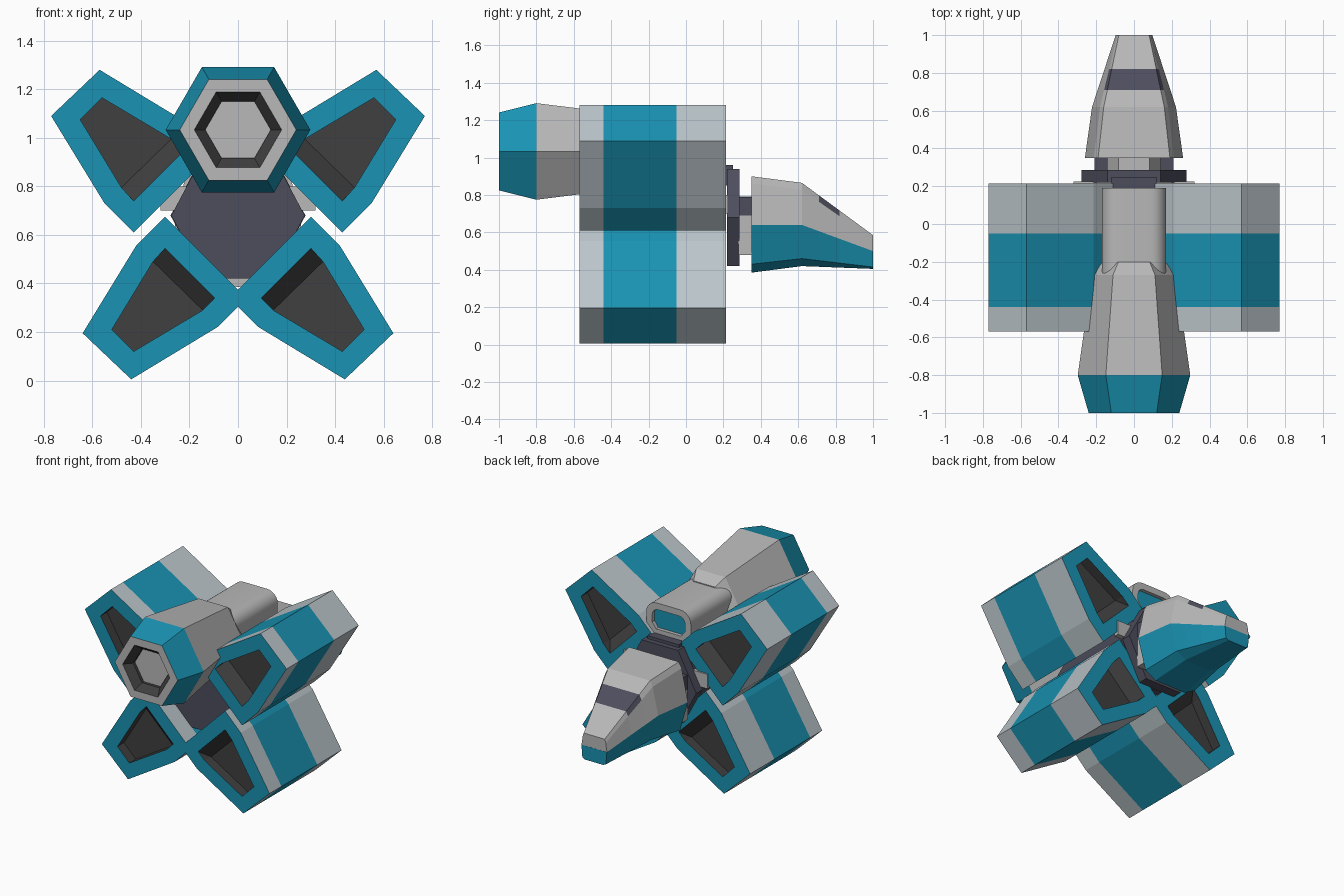
import bpy, bmesh
from math import sin, cos, pi, radians

if "Cube" in bpy.data.objects:
    bpy.data.objects.remove(bpy.data.objects["Cube"])


def material(name, col):
    m = bpy.data.materials.new(name)
    m.diffuse_color = (*col, 1)
    m.use_nodes = True
    m.node_tree.nodes["Principled BSDF"].inputs["Base Color"].default_value = m.diffuse_color
    return m


GREY = material("grey", (0.48, 0.48, 0.48))
PALE = material("pale_panel", (0.50, 0.56, 0.59))
TEAL = material("teal", (0.01, 0.29, 0.45))
DARK = material("dark_metal", (0.075, 0.075, 0.11))
BLACK = material("recess", (0.05, 0.05, 0.05))
MATS = [GREY, PALE, TEAL, DARK, BLACK]


def loft(name, sections, pick):
    """Skin (y, [(x, z)...]) sections; pick(span, side) gives the material,
    side is None for the first (span 0) and last caps."""
    bm = bmesh.new()
    rings = [[bm.verts.new((x, y, z)) for x, z in pts] for y, pts in sections]
    n = len(rings[0])

    def face(vs, mat):
        bm.faces.new(vs).material_index = MATS.index(mat)

    for i, (a, b) in enumerate(zip(rings, rings[1:])):
        for j in range(n):
            k = (j + 1) % n
            face((a[j], a[k], b[k], b[j]), pick(i, j))
    face(rings[0], pick(0, None))
    face(rings[-1][::-1], pick(len(rings) - 1, None))
    bmesh.ops.remove_doubles(bm, verts=bm.verts, dist=0.0005)
    bmesh.ops.recalc_face_normals(bm, faces=bm.faces)
    me = bpy.data.meshes.new(name)
    bm.to_mesh(me)
    bm.free()
    for m in MATS:
        me.materials.append(m)
    ob = bpy.data.objects.new(name, me)
    bpy.context.collection.objects.link(ob)
    return ob


def hexagon(r, cz, rz=None):
    rz = rz or r
    return [(r * cos(i * pi / 3), cz + rz * sin(i * pi / 3)) for i in range(6)]


def box(name, x0, x1, y0, y1, z0, z1, mat):
    pts = [(x0, z0), (x1, z0), (x1, z1), (x0, z1)]
    return loft(name, [(y0, pts), (y1, pts)], lambda i, j: mat)


# Four cargo pods in an X, banded, with recessed ends
OUTER = [(.57, 1.28), (.77, 1.09), (.55, .73), (.43, .61), (.095, .945), (.215, 1.065)]
MOUTH = [(.56, 1.165), (.65, 1.075), (.48, .795), (.43, .74), (.225, .945), (.275, .995)]
FLOOR = MOUTH[:3] + [MOUTH[2], MOUTH[5], MOUTH[5]]
POD = [(-.50, FLOOR), (-.57, MOUTH), (-.57, OUTER), (-.44, OUTER),
       (-.05, OUTER), (.215, OUTER), (.215, MOUTH), (.145, FLOOR)]
POD_MATS = [BLACK, TEAL, PALE, TEAL, PALE, TEAL, BLACK, BLACK]
for side, sx in (("right", 1), ("left", -1)):
    for level in ("upper", "lower"):
        def place(p):
            x, z = p
            return (sx * x, z) if level == "upper" else (sx * (x - .13), 1.285 - z)
        loft(f"{level}_{side}_pod", [(y, [place(p) for p in pts]) for y, pts in POD],
             lambda i, j: POD_MATS[i])

# Hexagonal engine with tapered body, teal shroud and stepped nozzle
C = 1.033
ENGINE = [(-.93, .135), (-.95, .135), (-1, .18), (-1, .24), (-.8, .298),
          (-.27, .222), (-.20, .165)]
ENGINE_MATS = [BLACK, BLACK, GREY, TEAL, GREY, GREY, GREY]
loft("engine", [(y, hexagon(r, C)) for y, r in ENGINE],
     lambda i, j: GREY if j is None else ENGINE_MATS[i])


# Rounded upper spine with inset teal window at its rear end
def spine_profile(w, z0, z1, r):
    pts = [(-w + .03, z0), (w - .03, z0), (w, z0 + .04)]
    for s in range(7):
        a = s * pi / 12
        pts.append((w - r + r * cos(a), z1 - r + r * sin(a)))
    for s in range(7):
        a = pi / 2 + s * pi / 12
        pts.append((-w + r + r * cos(a), z1 - r + r * sin(a)))
    return pts + [(-w, z0 + .04)]


big = spine_profile(.17, .93, 1.17, .08)
small = spine_profile(.125, .99, 1.125, .045)
spine = loft("upper_spine", [(-.28, big), (.19, big), (.19, small), (.165, small)],
             lambda i, j: TEAL if i == 3 else GREY)
bpy.context.view_layer.objects.active = spine
spine.select_set(True)
bpy.ops.object.shade_smooth_by_angle(angle=radians(30))
spine.select_set(False)

# Dark central core, rear collar and spine pylon
loft("central_core", [(y, hexagon(.275, .68, .30)) for y in (-.44, .215)], lambda i, j: DARK)
loft("rear_collar", [(y, hexagon(.278, .68, .30)) for y in (.22, .285)], lambda i, j: DARK)
box("spine_pylon", -.12, .12, -.3, .25, .85, .96, DARK)
box("rear_brace", -.32, .32, .19, .225, .70, .80, GREY)

# Neck joining collar and cockpit, with side clamps
loft("neck", [(y, hexagon(.165, .635, .18)) for y in (.27, .36)], lambda i, j: GREY)
for side, sx in (("right", 1), ("left", -1)):
    xs = sorted((sx * .14, sx * .21))
    box(f"{side}_neck_clamp", *xs, .24, .36, .69, .79, DARK)
    box(f"{side}_neck_strut", *xs, .28, .36, .48, .69, GREY)


# Cockpit: half sections from roof to keel, mirrored
def full(half):
    return half + [(-x, z) for x, z in reversed(half)]


def mix(a, b, t):
    return [(p[0] + (q[0] - p[0]) * t, p[1] + (q[1] - p[1]) * t) for p, q in zip(a, b)]


BACK = full([(.19, .90), (.212, .862), (.26, .64), (.20, .43), (.12, .385)])
MID = full([(.16, .865), (.18, .828), (.222, .64), (.17, .46), (.10, .42)])
NOSE = full([(.08, .585), (.088, .56), (.097, .50), (.09, .415), (.07, .405)])


def cockpit_mat(i, j):
    if j in (2, 3, 4, 5, 6):
        return TEAL
    return DARK if i == 2 and j in (0, 8, 9) else GREY


loft("cockpit", [(.35, BACK), (.62, MID), (.71, mix(MID, NOSE, .237)),
                 (.82, mix(MID, NOSE, .526)), (1, NOSE)], cockpit_mat)
# Teal lower half of the nose tip
loft("nose_tip", [(.99, NOSE[2:8]), (1.001, NOSE[2:8])], lambda i, j: TEAL)
